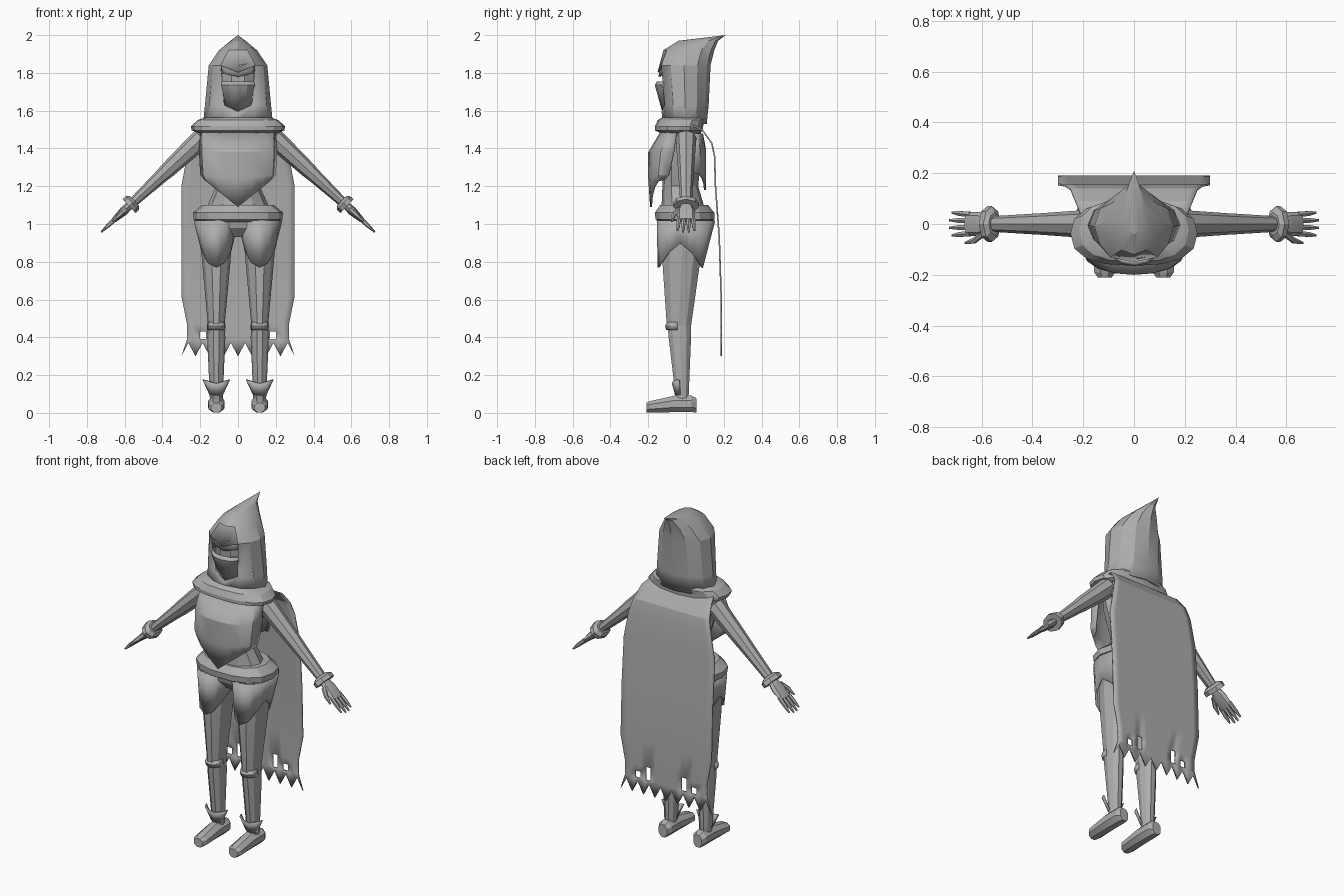
import bpy, bmesh
from math import sin, cos, pi, copysign
from mathutils import Vector

default_cube = bpy.data.objects.get("Cube")
if default_cube:
    bpy.data.objects.remove(default_cube)

GREY = (.42, .42, .42, 1)
stone_grey = bpy.data.materials.new("stone grey")
stone_grey.use_nodes = True
stone_grey.diffuse_color = GREY
stone_grey.node_tree.nodes["Principled BSDF"].inputs["Base Color"].default_value = GREY
RIGHTWARD, BACKWARD, UPWARD = Vector((1, 0, 0)), Vector((0, 1, 0)), Vector((0, 0, 1))


def finish(name, bm, thickness=0):
    bmesh.ops.recalc_face_normals(bm, faces=bm.faces)
    mesh = bpy.data.meshes.new(name)
    bm.to_mesh(mesh)
    bm.free()
    mesh.materials.append(stone_grey)
    part = bpy.data.objects.new(name, mesh)
    bpy.context.collection.objects.link(part)
    if thickness:
        solidify = part.modifiers.new("thickness", "SOLIDIFY")
        solidify.thickness, solidify.offset = thickness, -1
    bpy.ops.object.select_all(action="DESELECT")
    part.select_set(True)
    bpy.context.view_layer.objects.active = part
    bpy.ops.object.shade_smooth_by_angle(angle=pi / 8)


def bridge(bm, rows, closed):
    count = len(rows[0])
    for lower, upper in zip(rows, rows[1:]):
        for i in range(count if closed else count - 1):
            following = (i + 1) % count
            bm.faces.new((lower[i], lower[following], upper[following], upper[i]))


def circle_angles(count, turn=0):
    return [turn + 2 * pi * step / count for step in range(count)]


def loft(name, rings, sides=10, u=RIGHTWARD, v=BACKWARD, power=1, turn=0):
    """Capped tube through rings of (centre, radius along u, radius along v)."""
    bm = bmesh.new()

    def squared(value):
        return copysign(abs(value) ** power, value)

    rows = []
    for centre, radius_u, radius_v in rings:
        rows.append([bm.verts.new(Vector(centre) + u * radius_u * squared(cos(angle))
                                  + v * radius_v * squared(sin(angle)))
                     for angle in circle_angles(sides, turn)])
    bridge(bm, rows, True)
    bm.faces.new(rows[0])
    bm.faces.new(rows[-1])
    finish(name, bm)


def stack(name, rings, middle=0, **options):
    """Upright loft through rings of (height, half width, front, back)."""
    loft(name, [((middle, (front + back) / 2, height), half_width, (back - front) / 2)
                for height, half_width, front, back in rings], **options)


def shell(name, rows, middle=0, facing=-1, columns=8, thickness=.01):
    """Curved plate through rows of (height, half width, side y, bulge, drop at the middle)."""
    bm = bmesh.new()
    grid = []
    for height, half_width, side_y, bulge, drop in rows:
        row = []
        for step in range(columns + 1):
            angle = pi * step / columns - pi / 2
            across = sin(angle)
            row.append(bm.verts.new((middle + half_width * across,
                                     side_y + facing * bulge * abs(cos(angle)) ** .7,
                                     height - drop * (1 - abs(across)))))
        grid.append(row)
    bridge(bm, grid, False)
    finish(name, bm, thickness)


def build_hood(sides=12):
    """Hood with a swept-back peak and an open face."""
    bm = bmesh.new()
    rows = []
    for height, half_width, front, back in [(1.53, .185, -.12, .11), (1.63, .175, -.13, .12),
                                            (1.84, .155, -.15, .13), (1.92, .1, -.12, .15),
                                            (1.97, .04, -.04, .17)]:
        rows.append([bm.verts.new((half_width * sin(angle),
                                   (front + back) / 2 - (back - front) / 2 * cos(angle), height))
                     for angle in circle_angles(sides)])
    bridge(bm, rows, True)
    peak = bm.verts.new((0, .21, 2))
    for i in range(sides):
        bm.faces.new((rows[-1][i], rows[-1][(i + 1) % sides], peak))
    # The face opening narrows downward and dips at the middle
    chin, brow = rows[1], rows[2]
    for rim, widening in ((chin, .87), (brow, 1.2)):
        rim[0].co.z -= .035
        rim[1].co.x *= widening
        rim[-1].co.x *= widening
    opening = [face for face in chin[0].link_faces if brow[0] in face.verts]
    bmesh.ops.delete(bm, geom=opening, context="FACES_ONLY")
    finish("hood", bm, .01)


def build_cape(half_columns=8):
    """Draped cape with a zigzag hem and small square tears."""
    bm = bmesh.new()
    columns = range(-half_columns, half_columns + 1)
    drape = [(1.55, -.01, .19), (1.5, .09, .23), (1.43, .14, .25), (1.36, .155, .27),
             (1.2, .16, .3), (.93, .18, .3), (.62, .19, .3)]
    drape += [(height, .19, .27) for height in (.47, .43, .39)]
    rows = [[bm.verts.new((half_width * column / half_columns, y, height)) for column in columns]
            for height, y, half_width in drape]
    rows.append([bm.verts.new((.3 * column / half_columns, .19, .37 if column % 2 else .3))
                 for column in columns])
    bridge(bm, rows, False)
    upper_tears, lower_tears = rows[-4], rows[-3]
    torn = []
    for tear_row, distance in ((upper_tears, 3), (lower_tears, 3), (lower_tears, 5)):
        for column in (half_columns + distance, half_columns - distance - 1):
            start, end = tear_row[column], tear_row[column + 1]
            torn += [face for face in start.link_faces
                     if end in face.verts and face.calc_center_median().z < start.co.z]
    bmesh.ops.delete(bm, geom=torn, context="FACES")
    finish("cape", bm, .008)


def build_thigh_guard(name, middle, sides=12):
    """Tapered guard, pointed low at front and back, high at the sides."""
    bm = bmesh.new()
    top, bottom = [], []
    for angle in circle_angles(sides):
        across, depth = cos(angle), sin(angle)
        top.append(bm.verts.new((middle + .11 * across, .145 * depth, 1.02)))
        bottom.append(bm.verts.new((middle + .08 * across, .11 * depth - .03,
                                    .9 - .13 * abs(depth) ** 1.5)))
    bridge(bm, [top, bottom], True)
    finish(name, bm, .01)


def build_arm(side, sign):
    """Arm, cuff and hand, laid out along the arm direction."""
    along = Vector((.73 * sign, 0, -.68))
    across = Vector((.68 * sign, 0, .73))
    shoulder = Vector((.19 * sign, 0, 1.455))

    def limb(part, rings, sides=8):
        """Rings of (distance from shoulder, y, half thickness, half depth)."""
        loft(side + part, [(shoulder + along * distance + BACKWARD * y, thick, deep)
                           for distance, y, thick, deep in rings], sides, across, BACKWARD)

    limb("_arm", [(0, 0, .055, .055), (.25, 0, .042, .042), (.3, 0, .037, .04), (.52, 0, .024, .03)])
    limb("_cuff", [(.49, 0, .035, .045), (.505, 0, .05, .07), (.53, 0, .05, .07)])
    limb("_palm", [(.52, 0, .02, .03), (.57, 0, .024, .048), (.64, 0, .014, .048)])
    for finger in range(4):
        spread = (finger - 1.5) / 40
        tip = .74 - abs(spread) / 2
        limb(f"_finger_{finger + 1}", [(.62, spread, .013, .012), (.68, spread * 1.1, .011, .011),
                                       (tip, spread * 1.2, .004, .005)], sides=6)
    limb("_thumb", [(.55, -.035, .014, .016), (.6, -.065, .012, .013), (.65, -.075, .005, .005)], sides=6)


def build_leg(side, sign):
    """Thigh guard, leg, knee guard, flared ankle guard and shoe."""
    middle = .115 * sign
    build_thigh_guard(side + "_thigh_guard", middle)
    stack(side + "_thigh", [(1, .09, -.12, .11), (.8, .075, -.13, .08), (.46, .044, -.105, .03)], middle)
    stack(side + "_shin", [(.46, .044, -.1, .03), (.4, .048, -.095, .03), (.07, .034, -.055, .015)], middle)
    shell(side + "_knee_guard", [(.48, .044, -.045, .055, 0), (.46, .05, -.045, .066, 0),
                                 (.44, .048, -.045, .06, 0)], middle, columns=6)
    shell(side + "_ankle_guard", [(.175, .073, -.035, .04, .02), (.095, .036, -.03, .028, 0)],
          middle, columns=6, thickness=.006)
    # The shoe is an octagonal tube running from toe to heel
    shoe_rings = []
    for y, half_width, top in ((-.21, .03, .055), (-.19, .045, .065), (-.06, .047, .095),
                               (.03, .046, .095), (.055, .03, .08)):
        shoe_rings.append(((middle, y, top / 2), half_width, top / 2))
    loft(side + "_shoe", shoe_rings, sides=8, v=UPWARD, turn=pi / 8)


# Hood, head and face mask
build_hood()
stack("head", [(1.5, .07, -.08, .07), (1.62, .08, -.1, .08), (1.74, .11, -.125, .09),
               (1.84, .11, -.12, .09), (1.89, .06, -.07, .07)])
shell("face_mask", [(1.755, .1, -.07, .085, 0), (1.735, .1, -.07, .095, 0),
                    (1.62, .07, -.05, .075, .03)], columns=6)
shell("brow_guard", [(1.86, .1, -.07, .07, .02), (1.8, .1, -.07, .075, .02)], columns=4)

# Torso with front and back plates
stack("torso", [(1.53, .19, -.1, .08), (1.38, .18, -.13, .08), (1.2, .115, -.125, .065),
                (1.08, .17, -.13, .1)], sides=12)
shell("breastplate", [(1.49, .2, -.05, .085, 0), (1.38, .207, -.065, .135, 0),
                      (1.26, .2, -.09, .11, .02), (1.235, .18, -.11, .08, .145)])
shell("backplate", [(1.48, .19, .04, .05, 0), (1.4, .195, .04, .065, 0),
                    (1.27, .17, .04, .065, .09)], facing=1)

# Collar, belt and hips
stack("collar", [(1.565, .17, -.125, .1), (1.55, .215, -.15, .1), (1.515, .25, -.165, .09),
                 (1.495, .245, -.165, .09), (1.48, .2, -.13, .07)], sides=16, power=.8)
stack("belt", [(1.1, .19, -.14, .12), (1.06, .238, -.168, .153), (1.025, .235, -.165, .155),
               (1.01, .2, -.14, .14)], sides=14, power=.85)
stack("hips", [(1.04, .2, -.14, .14), (.98, .18, -.125, .12), (.93, .1, -.08, .07)])

build_cape()
for side, sign in (("left", 1), ("right", -1)):
    build_arm(side, sign)
    build_leg(side, sign)
